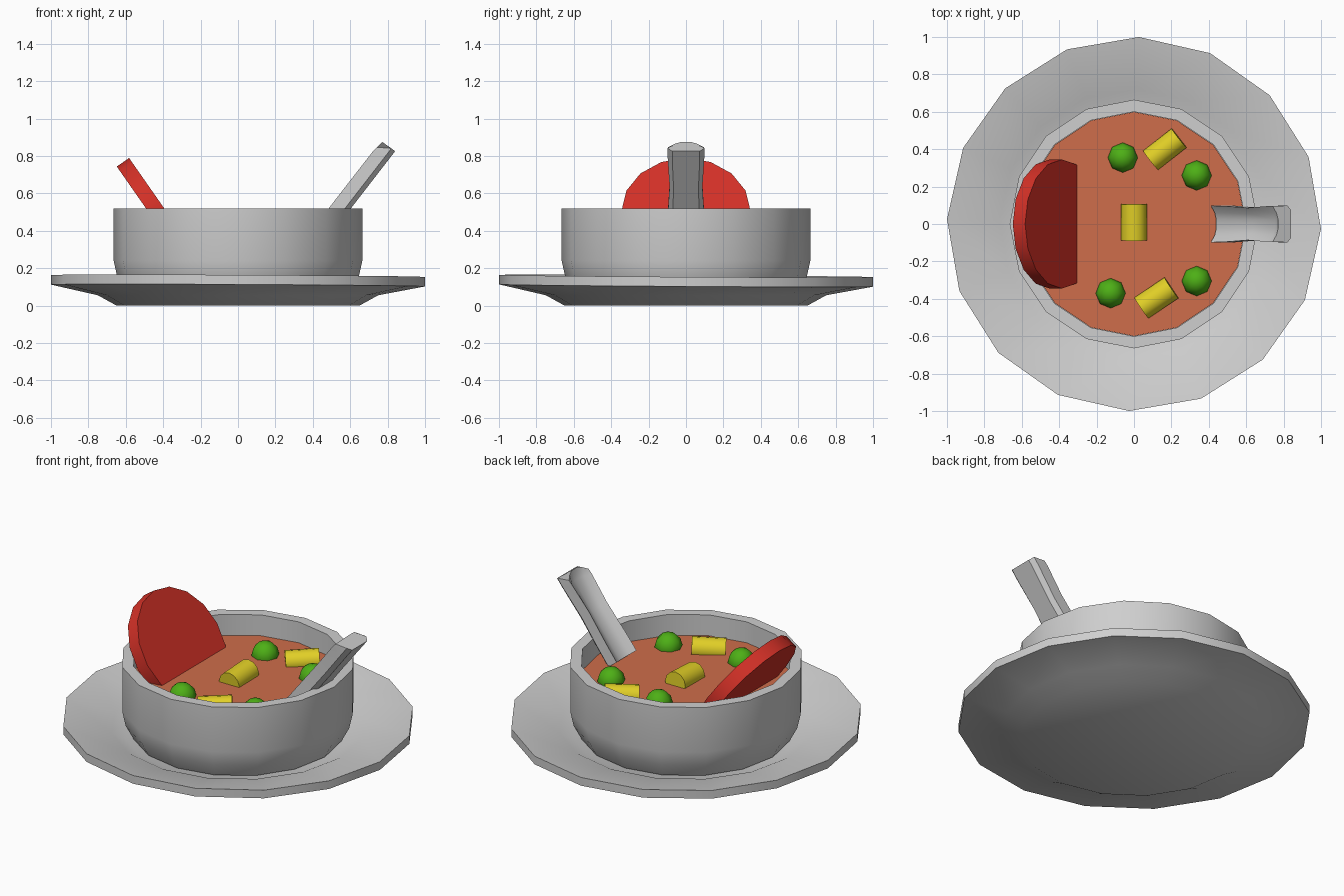
import bpy, bmesh, math
from mathutils import Vector, Matrix

if "Cube" in bpy.data.objects:
    bpy.data.objects.remove(bpy.data.objects["Cube"])


def mat(name, rgb):
    m = bpy.data.materials.new(name)
    m.diffuse_color = (*rgb, 1)
    m.use_nodes = True
    m.node_tree.nodes["Principled BSDF"].inputs["Base Color"].default_value = m.diffuse_color
    return m


GREY = mat("light_grey", (0.62, 0.62, 0.62))
SOUP = mat("soup_orange", (0.62, 0.155, 0.07))
RED = mat("tomato_red", (0.65, 0.03, 0.02))
GREEN = mat("pea_green", (0.075, 0.43, 0.008))
YELLOW = mat("corn_yellow", (0.76, 0.63, 0.02))


def finish(bm, name, material, matrix=None, smooth=30):
    if matrix:
        bm.transform(matrix)
    bmesh.ops.recalc_face_normals(bm, faces=bm.faces)
    me = bpy.data.meshes.new(name)
    bm.to_mesh(me)
    bm.free()
    me.materials.append(material)
    ob = bpy.data.objects.new(name, me)
    bpy.context.collection.objects.link(ob)
    bpy.context.view_layer.objects.active = ob
    for o in bpy.context.selected_objects:
        o.select_set(False)
    ob.select_set(True)
    bpy.ops.object.shade_smooth_by_angle(angle=math.radians(smooth))
    return ob


def loft(rings):
    """Skin a list of closed rings and cap both ends."""
    bm = bmesh.new()
    vs = [[bm.verts.new(p) for p in r] for r in rings]
    n = len(vs[0])
    for a, b in zip(vs, vs[1:]):
        for i in range(n):
            bm.faces.new((a[i], a[(i + 1) % n], b[(i + 1) % n], b[i]))
    bm.faces.new(vs[0])
    bm.faces.new(vs[-1])
    return bm


def lathe(profile, turn=0.0, seg=16):
    return loft([[(r * math.cos(2 * math.pi * i / seg + turn),
                   r * math.sin(2 * math.pi * i / seg + turn), z)
                  for i in range(seg)] for r, z in profile])


# plate, with its rim leaning very slightly
bm = lathe([(0.65, 0), (0.75, 0.055), (1, 0.107), (1, 0.158),
            (0.72, 0.10), (0.64, 0.06)], math.radians(-1.5))
for v in bm.verts:
    if v.co.xy.length > 0.9:
        v.co.z -= 0.005 * v.co.x + 0.006 * v.co.y
finish(bm, "plate", GREY)

# bowl and soup
finish(lathe([(0.60, 0.065), (0.645, 0.15), (0.665, 0.24), (0.665, 0.52),
              (0.60, 0.52), (0.60, 0.30)]), "bowl", GREY)
finish(lathe([(0.599, 0.34), (0.599, 0.39)]), "soup", SOUP)

# tomato slice: tilted disc half sunk in the soup
slope = Vector((-0.572, 0, 0.82))
normal = Vector((-0.82, 0, -0.572))
centre = Vector((-0.385, 0, 0.506)) + normal * 0.04
side = slope.cross(normal)
tilt = Matrix((slope, side, normal)).transposed().to_4x4()
finish(lathe([(0.345, -0.04), (0.345, 0.04)]), "tomato_slice", RED,
       Matrix.Translation(centre) @ tilt)

# peas
for i, (x, y) in enumerate([(-0.06, 0.355), (0.335, 0.26),
                            (0.335, -0.305), (-0.125, -0.37)]):
    bm = bmesh.new()
    bmesh.ops.create_uvsphere(bm, u_segments=8, v_segments=6, radius=0.08)
    finish(bm, f"pea_{i + 1}", GREEN, Matrix.Translation((x, y, 0.395)), 50)

# corn pieces: short cylinders lying in the soup
for i, (x, y, ang, r) in enumerate([(0, 0.01, 90, 0.07), (0.165, 0.40, 38, 0.065),
                                    (0.12, -0.395, 34, 0.067)]):
    m = (Matrix.Translation((x, y, 0.40)) @ Matrix.Rotation(math.radians(ang), 4, 'Z')
         @ Matrix.Rotation(math.radians(87), 4, 'Y'))
    finish(lathe([(r, -0.097), (r, 0.097)], seg=12), f"corn_{i + 1}", YELLOW, m, 40)

# grooved stalk leaning on the rim
axis = Vector((0.612, 0, 0.791))
up = Vector((-0.791, 0, 0.612))
tip = Vector((0.84, 0, 0.825))
half = [(0.075, 0.0), (0.10, 0.025), (0.098, 0.094), (0.06, 0.068), (0.025, 0.058)]
section = half + [(-w, n) for w, n in reversed(half)]


def ring(s, wide, fill=0.0, drop=0.0):
    pts = []
    for w, n in section:
        if n > 0.05:
            s2 = s - drop * (abs(w) / 0.1) ** 2
            n2 = n + (0.09 - n) * fill
        else:
            s2, n2 = s, n
        pts.append(tip + axis * s2 + up * n2 + Vector((0, w * wide, 0)))
    return pts


finish(loft([ring(-0.58, 1.0), ring(-0.46, 0.98), ring(-0.26, 0.88),
             ring(-0.06, 0.98, 0.1, 0.02), ring(0, 0.98, 0.85, 0.045)]),
       "stalk", GREY, smooth=40)
